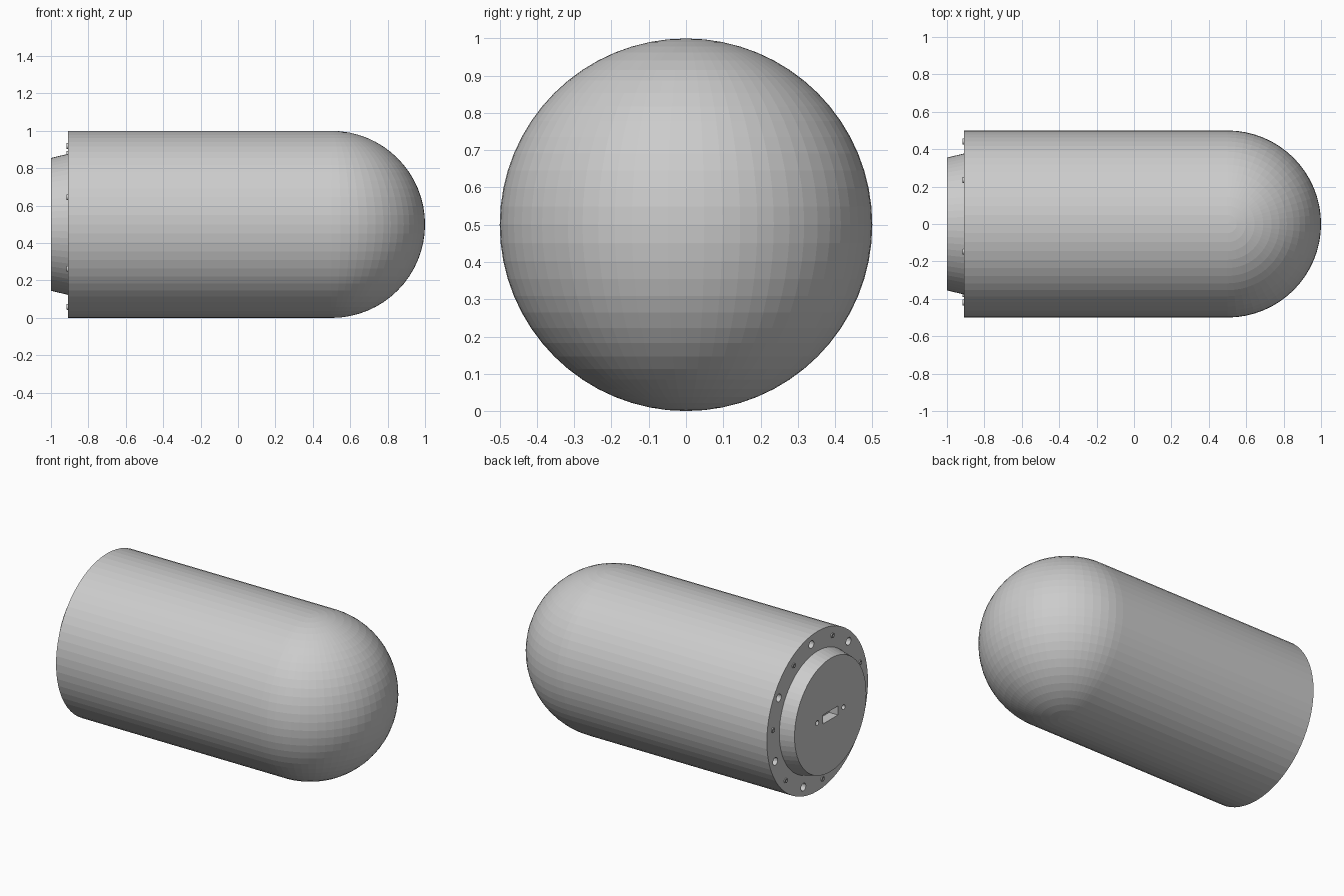
import bpy, bmesh, math
from mathutils import Matrix

if "Cube" in bpy.data.objects:
    bpy.data.objects.remove(bpy.data.objects["Cube"])

AXIS_Z = 0.5          # height of the long axis
FLANGE_X = -0.91      # flat end of the body
END_X = -1.0          # outer face of the boss
TO_X = Matrix.Rotation(-math.pi / 2, 4, 'Y')   # turns +z into -x

grey = bpy.data.materials.new("light grey")
grey.diffuse_color = (0.6, 0.6, 0.6, 1)
grey.use_nodes = True
grey.node_tree.nodes["Principled BSDF"].inputs["Base Color"].default_value = grey.diffuse_color


def make(name, bm):
    bmesh.ops.recalc_face_normals(bm, faces=bm.faces)
    me = bpy.data.meshes.new(name)
    bm.to_mesh(me)
    bm.free()
    me.materials.append(grey)
    ob = bpy.data.objects.new(name, me)
    bpy.context.collection.objects.link(ob)
    return ob


def rod(bm, x0, x1, y, z, r0, r1, n=16):
    """Cone or cylinder along x, from x0 (inner, r0) to x1 (outer, r1)."""
    m = Matrix.Translation(((x0 + x1) / 2, y, z)) @ TO_X
    bmesh.ops.create_cone(bm, cap_ends=True, segments=n, radius1=r0,
                          radius2=r1, depth=abs(x1 - x0), matrix=m)


def ring(start, radius=0.444, count=7):
    for k in range(count):
        a = math.radians(start) + k * 2 * math.pi / count
        yield radius * math.cos(a), AXIS_Z + radius * math.sin(a)


def cut(ob, bm):
    cutter = make("cutter", bm)
    cutter.hide_render = True
    mod = ob.modifiers.new("cut", 'BOOLEAN')
    mod.operation, mod.solver, mod.object = 'DIFFERENCE', 'EXACT', cutter
    bpy.context.view_layer.objects.active = ob
    bpy.ops.object.modifier_apply(modifier=mod.name)
    bpy.data.objects.remove(cutter)


# Body: half sphere whose open rim is extruded back to the flange
bm = bmesh.new()
bmesh.ops.create_uvsphere(bm, u_segments=64, v_segments=32, radius=0.5)
bmesh.ops.delete(bm, geom=[v for v in bm.verts if v.co.x < -1e-4], context='VERTS')
rim = [e for e in bm.edges if e.is_boundary]
out = bmesh.ops.extrude_edge_only(bm, edges=rim)["geom"]
for v in out:
    if isinstance(v, bmesh.types.BMVert):
        v.co.x = FLANGE_X - 0.5
bmesh.ops.contextual_create(bm, geom=[e for e in bm.edges if e.is_boundary])
bmesh.ops.translate(bm, verts=bm.verts, vec=(0.5, 0, AXIS_Z))
body = make("capsule_body", bm)

# Flange bolt holes
bm = bmesh.new()
for y, z in ring(31):
    rod(bm, FLANGE_X + 0.06, FLANGE_X - 0.03, y, z, 0.024, 0.024)
cut(body, bm)

# Small socket screws between the holes
bm = bmesh.new()
for y, z in ring(58):
    rod(bm, FLANGE_X + 0.015, FLANGE_X - 0.006, y, z, 0.017, 0.015)
screws = make("flange_screws", bm)
bm = bmesh.new()
for y, z in ring(58):
    rod(bm, FLANGE_X + 0.005, FLANGE_X - 0.02, y, z, 0.009, 0.009, 6)
cut(screws, bm)

# Tapered boss with a slot and two pin holes
bm = bmesh.new()
rod(bm, FLANGE_X + 0.01, END_X, 0, AXIS_Z, 0.379, 0.355, 64)
boss = make("end_boss", bm)
bm = bmesh.new()
bmesh.ops.create_cube(bm, size=1, matrix=Matrix.Translation((END_X, 0, AXIS_Z))
                      @ Matrix.Diagonal((0.12, 0.15, 0.056, 1)))
for y in (-0.13, 0.13):
    rod(bm, END_X + 0.06, END_X - 0.03, y, AXIS_Z, 0.015, 0.015)
cut(boss, bm)
